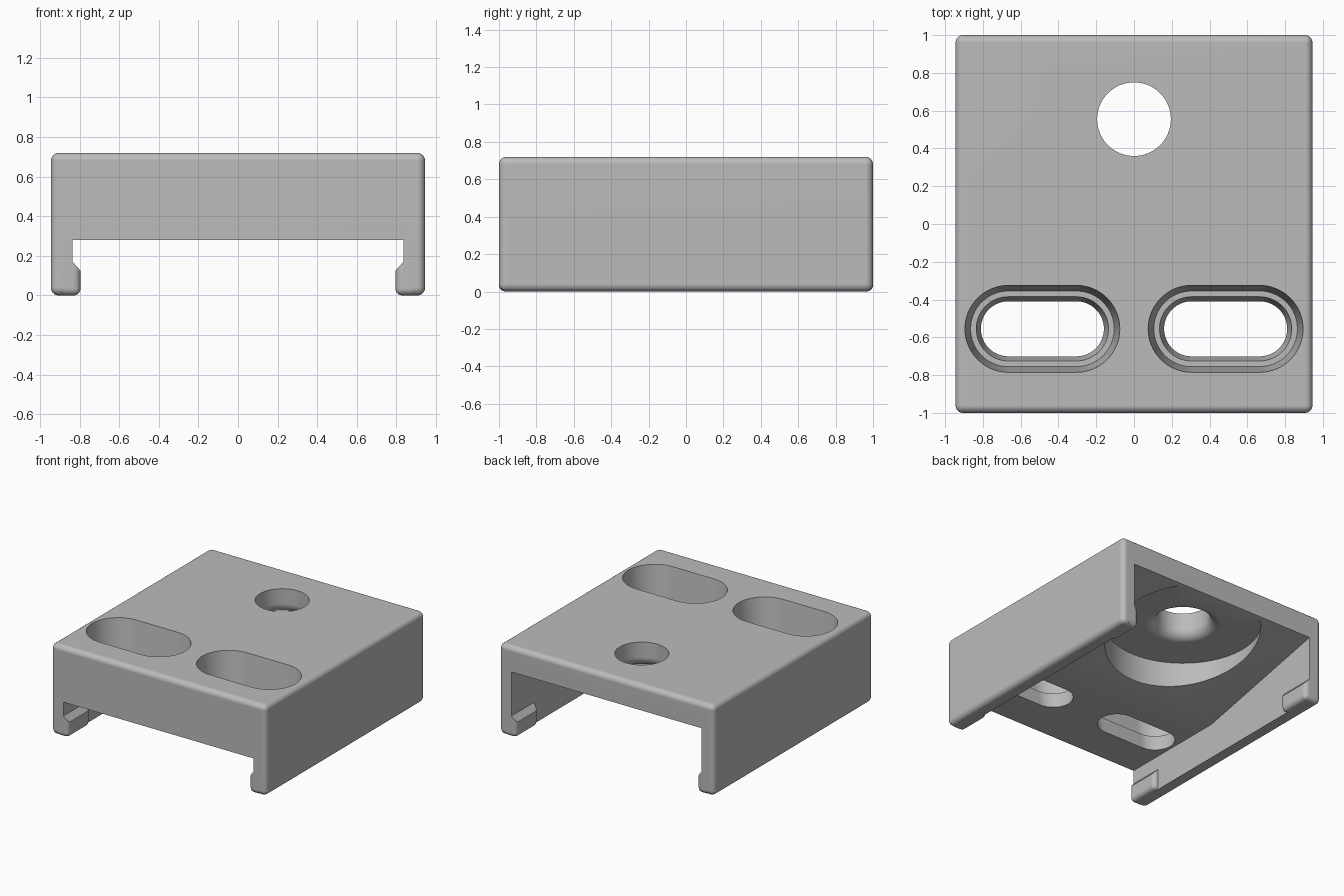
import bpy, bmesh
from math import pi, sin, cos, radians

if "Cube" in bpy.data.objects:
    bpy.data.objects.remove(bpy.data.objects["Cube"], do_unlink=True)

grey = bpy.data.materials.new("plain grey")
grey.use_nodes = True
COLOUR = (0.5, 0.5, 0.5, 1)
grey.diffuse_color = COLOUR
grey.node_tree.nodes["Principled BSDF"].inputs["Base Color"].default_value = COLOUR


def finish(bm, name):
    bmesh.ops.recalc_face_normals(bm, faces=bm.faces)
    mesh = bpy.data.meshes.new(name)
    bm.to_mesh(mesh)
    bm.free()
    mesh.materials.append(grey)
    obj = bpy.data.objects.new(name, mesh)
    bpy.context.collection.objects.link(obj)
    return obj


def loft(rings):
    """Closed solid through rings with equal point counts."""
    bm = bmesh.new()
    loops = [[bm.verts.new(p) for p in ring] for ring in rings]
    n = len(loops[0])
    for a, b in zip(loops, loops[1:]):
        for i in range(n):
            j = (i + 1) % n
            bm.faces.new((a[i], a[j], b[j], b[i]))
    bm.faces.new(loops[0])
    bm.faces.new(loops[-1])
    return bm


def stadium(cx, cy, half, r, z, steps=32):
    ring = []
    for side, start in ((1, -pi / 2), (-1, pi / 2)):
        for i in range(steps + (1 if half else 0)):
            a = start + pi * i / steps
            ring.append((cx + side * half + r * cos(a), cy + r * sin(a), z))
    return ring


def combine(target, tool, operation):
    tool.hide_render = True
    mod = target.modifiers.new(operation, "BOOLEAN")
    mod.operation, mod.object, mod.solver = operation, tool, "EXACT"
    bpy.context.view_layer.objects.active = target
    bpy.ops.object.modifier_apply(modifier=mod.name)
    bpy.data.objects.remove(tool, do_unlink=True)


# Rounded block
W, L, H, ROUND = 0.945, 1.0, 0.72, 0.04
bm = bmesh.new()
bmesh.ops.create_cube(bm, size=2)
for v in bm.verts:
    v.co = (v.co.x * W, v.co.y * L, H * (v.co.z + 1) / 2)
bmesh.ops.bevel(bm, geom=bm.edges[:], offset=ROUND, segments=6, profile=0.5, affect="EDGES")
body = finish(bm, "mounting_cover")

# Channel below, its ceiling rising to the back
INNER = 0.835
profile = [(-1.1, -0.1), (1.1, -0.1), (1.1, 0.5415), (-0.115, 0.28), (-1.1, 0.28)]
channel = finish(loft([[(x, y, z) for y, z in profile] for x in (-INNER, INNER)]), "channel_cutter")
combine(body, channel, "DIFFERENCE")

# Round hole with a rounded lower lip and a wide recess below it
levels = [(0.8, 0.195)]
for i in range(9):
    a = pi / 2 * i / 8
    levels.append((0.518 + 0.08 * (1 - sin(a)), 0.275 - 0.08 * cos(a)))
levels += [(0.518, 0.57), (0.1, 0.57)]
hole = finish(loft([stadium(0, 0.555, 0, r, z) for z, r in levels]), "hole_cutter")
combine(body, hole, "DIFFERENCE")

# Stepped, tapered slots
for side in (-1, 1):
    levels = [(0.75, 0.233), (0.41, 0.2), (0.41, 0.17), (0.25, 0.14)]
    slot = finish(loft([stadium(side * 0.485, -0.555, 0.18, r, z) for z, r in levels]), "slot_cutter")
    combine(body, slot, "DIFFERENCE")

# Snap hooks at the four wall ends
hook_profile = [(0.88, 0), (0.795, 0), (0.795, 0.125), (0.835, 0.17), (0.88, 0.17)]
for sx in (-1, 1):
    for sy in (-1, 1):
        bm = loft([[(sx * x, sy * y, z) for x, z in hook_profile] for y in (0.72, 1.0)])
        edges = [e for e in bm.edges
                 if min(v.co.z for v in e.verts) < 0.01
                 and min(abs(v.co.x) for v in e.verts) < 0.8]
        bmesh.ops.bevel(bm, geom=edges, offset=0.035, segments=5, profile=0.5, affect="EDGES")
        combine(body, finish(bm, "snap_hook"), "UNION")

# Smooth rounds with flat main faces
bpy.ops.object.select_all(action="DESELECT")
body.select_set(True)
bpy.context.view_layer.objects.active = body
bpy.ops.object.shade_smooth_by_angle(angle=radians(30))
weighted = body.modifiers.new("even_shading", "WEIGHTED_NORMAL")
weighted.keep_sharp = True
